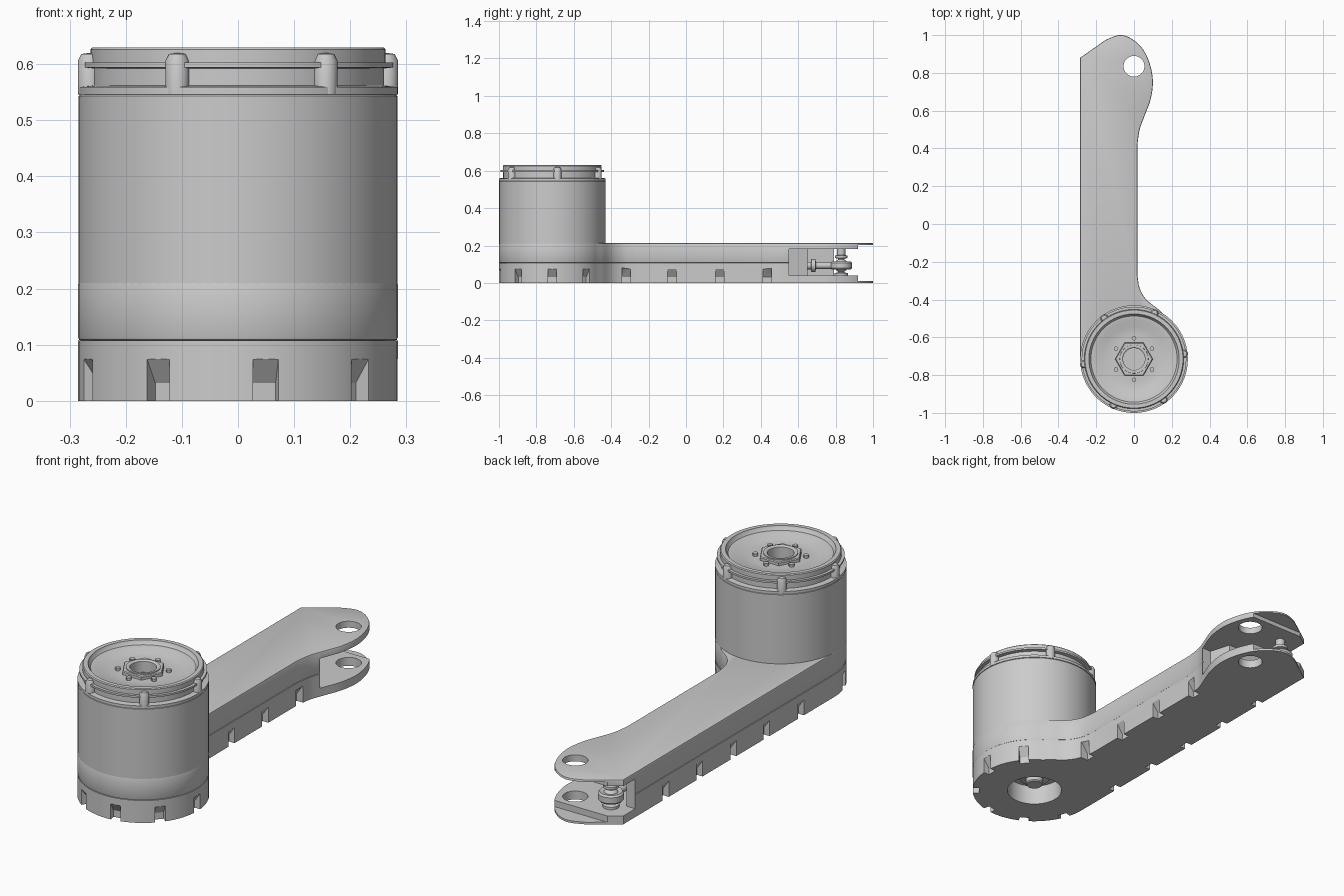
import bpy, bmesh, math
from mathutils import Vector

if "Cube" in bpy.data.objects:
    bpy.data.objects.remove(bpy.data.objects["Cube"])

CY, R = -0.715, 0.285      # barrel centre and radius
HOLE_Y = 0.835             # fork eye


def finish(name, bm):
    bmesh.ops.remove_doubles(bm, verts=bm.verts, dist=1e-5)
    bmesh.ops.recalc_face_normals(bm, faces=bm.faces)
    me = bpy.data.meshes.new(name)
    bm.to_mesh(me)
    bm.free()
    ob = bpy.data.objects.new(name, me)
    bpy.context.collection.objects.link(ob)
    return ob


def lathe(name, prof, loc=(0, 0, 0), n=64, rot=(0, 0, 0), closed=False):
    bm = bmesh.new()
    rings = [[bm.verts.new((r * math.cos(2 * math.pi * i / n), r * math.sin(2 * math.pi * i / n), z))
              for i in range(n)] for r, z in prof]
    if closed:
        rings.append(rings[0])
    for a, b in zip(rings, rings[1:]):
        for i in range(n):
            j = (i + 1) % n
            bm.faces.new((a[i], a[j], b[j], b[i]))
    ob = finish(name, bm)
    ob.location, ob.rotation_euler = loc, rot
    return ob


def cyl(name, r, z0, z1, x=0, y=0, n=48):
    return lathe(name, [(0, z0), (r, z0), (r, z1), (0, z1)], (x, y, 0), n)


def prism(name, pts, z0, z1):
    bm = bmesh.new()
    lo = [bm.verts.new((x, y, z0)) for x, y in pts]
    hi = [bm.verts.new((x, y, z1)) for x, y in pts]
    bm.faces.new(lo)
    bm.faces.new(hi)
    for i in range(len(pts)):
        j = (i + 1) % len(pts)
        bm.faces.new((lo[i], lo[j], hi[j], hi[i]))
    return finish(name, bm)


def apply_mods(ob):
    bpy.ops.object.select_all(action='DESELECT')
    bpy.context.view_layer.objects.active = ob
    ob.select_set(True)
    for m in list(ob.modifiers):
        bpy.ops.object.modifier_apply(modifier=m.name)


def cut(ob, cutters):
    for c in cutters:
        c.hide_render = True
        m = ob.modifiers.new("cut", 'BOOLEAN')
        m.operation, m.solver, m.object = 'DIFFERENCE', 'EXACT', c
    apply_mods(ob)


def spline(pts, steps=4):
    p = [Vector(q) for q in pts]
    p = [2 * p[0] - p[1]] + p + [2 * p[-1] - p[-2]]
    out = []
    for i in range(1, len(p) - 2):
        a, b, c, d = p[i - 1:i + 3]
        for s in range(steps):
            t = s / steps
            out.append(tuple(0.5 * (2 * b + (c - a) * t + (2 * a - 5 * b + 4 * c - d) * t * t
                                    + (3 * b - a - 3 * c + d) * t ** 3)))
    return out + [tuple(p[-2])]


# Arm outline: barrel arc, straight left edge, rounded eye, neck fillet
arc = [(R * math.cos(math.radians(a)), CY + R * math.sin(math.radians(a)))
       for a in range(58, -181, -4)]
eye = spline([(-0.15, 0.975), (-0.08, 1.0), (-0.02, 0.985), (0.04, 0.935), (0.08, 0.86),
              (0.1, 0.76), (0.088, 0.66), (0.055, 0.57), (0.03, 0.5), (0.018, 0.42)])
neck = spline([(0.018, -0.27), (0.03, -0.34), (0.065, -0.4), (0.13, -0.452)])
outline = arc + [(-R, 0.88)] + eye + neck

lower = prism("lower_arm_shell", outline, 0, 0.107)
upper = prism("upper_arm_shell", outline, 0.107, 0.213)
bev = upper.modifiers.new("edge", 'BEVEL')
bev.width, bev.segments, bev.angle_limit = 0.006, 2, math.radians(60)
apply_mods(upper)

# Fork slot, thin fork tips and eye hole
slot = prism("slot_cutter", [(0.3, 0.55), (0.0, 0.55), (-0.03, 0.65), (-0.22, 0.65), (-0.24, 0.79),
                             (-0.4, 0.79), (-0.4, 1.2), (0.3, 1.2)], 0.04, 0.182)
tip = prism("tip_cutter", [(-0.4, 0.92), (0.3, 0.92), (0.3, 1.2), (-0.4, 1.2)], 0.01, 0.202)
eye_hole = cyl("eye_cutter", 0.055, -0.1, 0.4, 0, HOLE_Y)
under = cyl("underside_cutter", 0.125, -0.1, 0.095, 0, CY)

# Tapered notches round the lower rim
places = [(0.018, y, 0.0) for y in (-0.075, 0.18, 0.435)]
places += [(0.022, -0.32, 0.0)]
places += [(-R, y, math.pi) for y in (-0.46, -0.2, 0.05, 0.305, 0.56)]
for a in range(-70, 131, 40):
    t = math.radians(a - 90)
    places.append((R * math.cos(t), CY + R * math.sin(t), t))
bm = bmesh.new()
shape = [(0.02, -0.01), (-0.03, -0.01), (-0.03, 0.032), (0.0, 0.075), (0.02, 0.09)]
for x, y, t in places:
    n, s = Vector((math.cos(t), math.sin(t), 0)), Vector((-math.sin(t), math.cos(t), 0))
    sides = [[bm.verts.new(Vector((x, y, z)) + n * d + s * w) for d, z in shape]
             for w in (-0.023, 0.023)]
    for f in sides:
        bm.faces.new(f)
    for i in range(5):
        j = (i + 1) % 5
        bm.faces.new((sides[0][i], sides[0][j], sides[1][j], sides[1][i]))
notches = finish("notch_cutter", bm)

cut(lower, [slot, tip, eye_hole, under, notches])
cut(upper, [slot, tip, eye_hole])
for c in (slot, tip, eye_hole, under, notches):
    bpy.data.objects.remove(c)

# Shaft seen through the underside opening
lathe("underside_hub", [(0, 0.03), (0.035, 0.03), (0.04, 0.035), (0.04, 0.06), (0.07, 0.065),
                        (0.07, 0.1), (0, 0.1)], (0, CY, 0), 32)

# Barrel
lathe("barrel", [(0, 0.205), (0.284, 0.205), (0.284, 0.543), (0.28, 0.548), (0, 0.548)],
      (0, CY, 0), 96)

# Dished cap with grooved rim
lathe("barrel_cap", [(0, 0.56), (0.058, 0.56), (0.058, 0.612), (0.064, 0.616), (0.075, 0.616),
                     (0.078, 0.596), (0.12, 0.594), (0.17, 0.597), (0.205, 0.61), (0.228, 0.612),
                     (0.236, 0.622), (0.239, 0.63), (0.259, 0.63), (0.263, 0.626), (0.263, 0.603),
                     (0.277, 0.603), (0.277, 0.594), (0.26, 0.592), (0.26, 0.562), (0.285, 0.559),
                     (0.285, 0.546), (0, 0.546)], (0, CY, 0), 96)

# Hexagonal collar, screws and rim lugs
lathe("hex_collar", [(0.068, 0.585), (0.1, 0.585), (0.1, 0.608), (0.096, 0.612), (0.068, 0.612)],
      (0, CY, 0), 6, closed=True)
for i in range(6):
    t = math.radians(30 + 60 * i)
    cyl(f"cap_screw_{i}", 0.012, 0.585, 0.607, 0.11 * math.cos(t), CY + 0.11 * math.sin(t), 12)
    t = math.radians(6 + 60 * i)
    lathe(f"rim_lug_{i}", [(0, 0.547), (0.021, 0.547), (0.021, 0.606), (0.015, 0.618), (0, 0.62)],
          (0.266 * math.cos(t), CY + 0.266 * math.sin(t), 0), 20)

# Rod end and pin inside the fork
PX, PY, PZ = -0.185, 0.83, 0.093
lathe("fork_pin", [(0, 0.02), (0.036, 0.02), (0.036, 0.052), (0.018, 0.056), (0.018, 0.13),
                   (0.034, 0.133), (0.034, 0.146), (0.022, 0.149), (0.022, 0.19), (0, 0.19)],
      (PX, PY, 0), 32)
lathe("rod_ball", [(0.036 * math.sin(a * math.pi / 12), -0.036 * math.cos(a * math.pi / 12))
                   for a in range(13)], (PX, PY, PZ), 32)
lathe("rod_eye", [(0.03, -0.018), (0.05, -0.022), (0.057, -0.014), (0.057, 0.014), (0.05, 0.022),
                  (0.03, 0.018)], (PX, PY, PZ), 40, closed=True)
lathe("rod_shank", [(0, 0.04), (0.018, 0.04), (0.018, 0.135), (0.034, 0.138), (0.034, 0.16),
                    (0.02, 0.162), (0.02, 0.22), (0, 0.22)],
      (PX, PY, PZ), 24, rot=(math.pi / 2, 0, 0))

bpy.ops.object.select_all(action='SELECT')
bpy.context.view_layer.objects.active = lower
bpy.ops.object.shade_smooth_by_angle(angle=math.radians(30))
